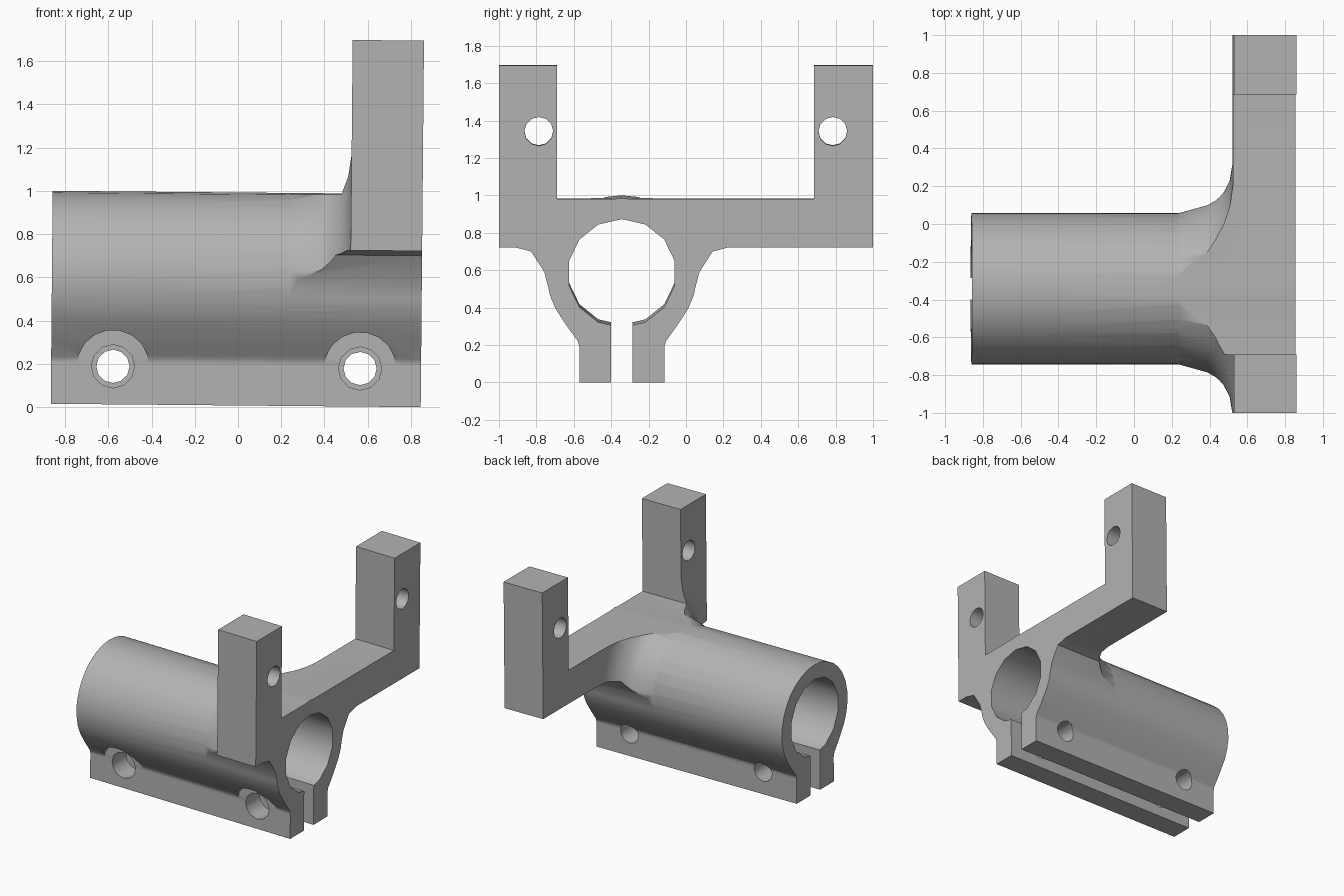
import bpy, bmesh
from math import cos, sin, pi, radians
from mathutils import Matrix

if "Cube" in bpy.data.objects:
    bpy.data.objects.remove(bpy.data.objects["Cube"], do_unlink=True)

CY, CZ, R = -0.343, 0.583, 0.402      # tube centre line and outer radius
LEFT, RIGHT = -0.866, 0.845           # ends of the tube
FACE = 0.515                          # inner face of the bracket plate

grey = bpy.data.materials.new("plain grey")
grey.use_nodes = True
grey.diffuse_color = (0.45, 0.45, 0.45, 1)
grey.node_tree.nodes["Principled BSDF"].inputs["Base Color"].default_value = grey.diffuse_color


def finish(name, bm):
    bmesh.ops.recalc_face_normals(bm, faces=bm.faces)
    mesh = bpy.data.meshes.new(name)
    bm.to_mesh(mesh)
    bm.free()
    obj = bpy.data.objects.new(name, mesh)
    bpy.context.collection.objects.link(obj)
    mesh.materials.append(grey)
    return obj


def prism(name, outline, axis, start, end):
    """Extrude an outline of (y, z) along x, or of (x, z) along y."""
    bm = bmesh.new()
    place = (lambda p: (start, p[0], p[1])) if axis == "x" else (lambda p: (p[0], start, p[1]))
    face = bm.faces.new([bm.verts.new(place(p)) for p in outline])
    new = bmesh.ops.extrude_face_region(bm, geom=[face])["geom"]
    verts = [v for v in new if isinstance(v, bmesh.types.BMVert)]
    step = (end - start, 0, 0) if axis == "x" else (0, end - start, 0)
    bmesh.ops.translate(bm, verts=verts, vec=step)
    return finish(name, bm)


def arc(u, v, r, count, first=0.0, last=360.0):
    closed = last - first == 360
    steps = count if closed else count - 1
    angles = [radians(first + (last - first) * i / steps) for i in range(count)]
    return [(u + r * cos(a), v + r * sin(a)) for a in angles]


def box(u0, u1, v0, v1):
    return [(u0, v0), (u1, v0), (u1, v1), (u0, v1)]


def combine(target, tool, operation):
    mod = target.modifiers.new(operation.lower(), "BOOLEAN")
    mod.operation, mod.object, mod.solver = operation, tool, "EXACT"
    bpy.context.view_layer.objects.active = target
    bpy.ops.object.modifier_apply(modifier=mod.name)
    bpy.data.objects.remove(tool, do_unlink=True)


# Split clamp tube: round top running into two straight legs
leg = [(0.227, 0), (0.227, 0.19), (0.235, 0.22), (0.29, 0.295)]
outline = [(CY + d, z) for d, z in leg]
outline += arc(CY, CZ, R, 21, -28, 208)
outline += [(CY - d, z) for d, z in reversed(leg)]
clamp = prism("clamp_bracket", outline, "x", LEFT, RIGHT + 0.1)

# Bracket outline: cross arm, two posts, and curved roots under the arm
root = [(0.57, 0.722), (0.485, 0.7), (0.415, 0.59), (0.375, 0.44), (0.34, 0.38)]
outline = [(-1, 0.722)] + [(CY - d, z) for d, z in root]
outline += [(CY + d, z) for d, z in reversed(root)]
outline += [(1, 0.722), (1, 1.695), (0.685, 1.695), (0.685, 0.98),
            (-0.69, 0.98), (-0.69, 1.695), (-1, 1.695)]
bracket = prism("bracket", outline, "x", 0.1, RIGHT + 0.2)

# Flared collar that blends the tube into the plate, trimmed by the bracket outline
profile = [(0.16, 0), (0.16, R - 0.01), (0.23, R), (0.38, R + 0.042), (0.425, R + 0.075),
           (0.468, R + 0.125), (0.5, R + 0.19), (FACE, R + 0.28),
           (FACE, 3), (RIGHT + 0.15, 3), (RIGHT + 0.15, 0)]
bm = bmesh.new()
verts = [bm.verts.new((x, CY, CZ + r)) for x, r in profile]
edges = [bm.edges.new(pair) for pair in zip(verts, verts[1:])]
bmesh.ops.spin(bm, geom=verts + edges, cent=(0, CY, CZ), axis=(1, 0, 0),
               angle=2 * pi, steps=30)
bmesh.ops.remove_doubles(bm, verts=bm.verts, dist=0.0001)
combine(bracket, finish("collar", bm), "INTERSECT")
combine(clamp, bracket, "UNION")

# Trim the end flat, then cut the bore and the slot
cuts = [prism("end_trim", box(-2, 2, -1, 3), "x", RIGHT, RIGHT + 1),
        prism("bore", arc(CY, CZ, 0.29, 14, 90, 450), "x", -2, 2),
        prism("slot", box(CY - 0.058, CY + 0.058, -0.5, CZ - 0.15), "x", -2.1, 2.1)]

# Post holes
for y in (-0.787, 0.785):
    cuts.append(prism("post_hole", arc(y, 1.342, 0.077, 12), "x", 0.3, 1.2))

# Clamp screw holes: head recess, wide front hole, narrow back hole
for x in (-0.58, 0.563):
    cuts += [prism("head_recess", arc(x, 0.176, 0.168, 18), "y", -1.2, CY - 0.228),
             prism("front_hole", arc(x, 0.176, 0.1, 12), "y", -1.3, CY),
             prism("back_hole", arc(x, 0.176, 0.077, 12), "y", CY - 0.03, 0.5)]
for cut in cuts:
    combine(clamp, cut, "DIFFERENCE")

# Slight tilt of the whole part, then shading
clamp.data.transform(Matrix.Translation((0, 0, 0.0077)) @ Matrix.Rotation(0.009, 4, "Y"))
bpy.ops.object.select_all(action="DESELECT")
clamp.select_set(True)
bpy.context.view_layer.objects.active = clamp
bpy.ops.object.shade_smooth_by_angle(angle=radians(32))
weighted = clamp.modifiers.new("weighted normals", "WEIGHTED_NORMAL")
weighted.keep_sharp = True
